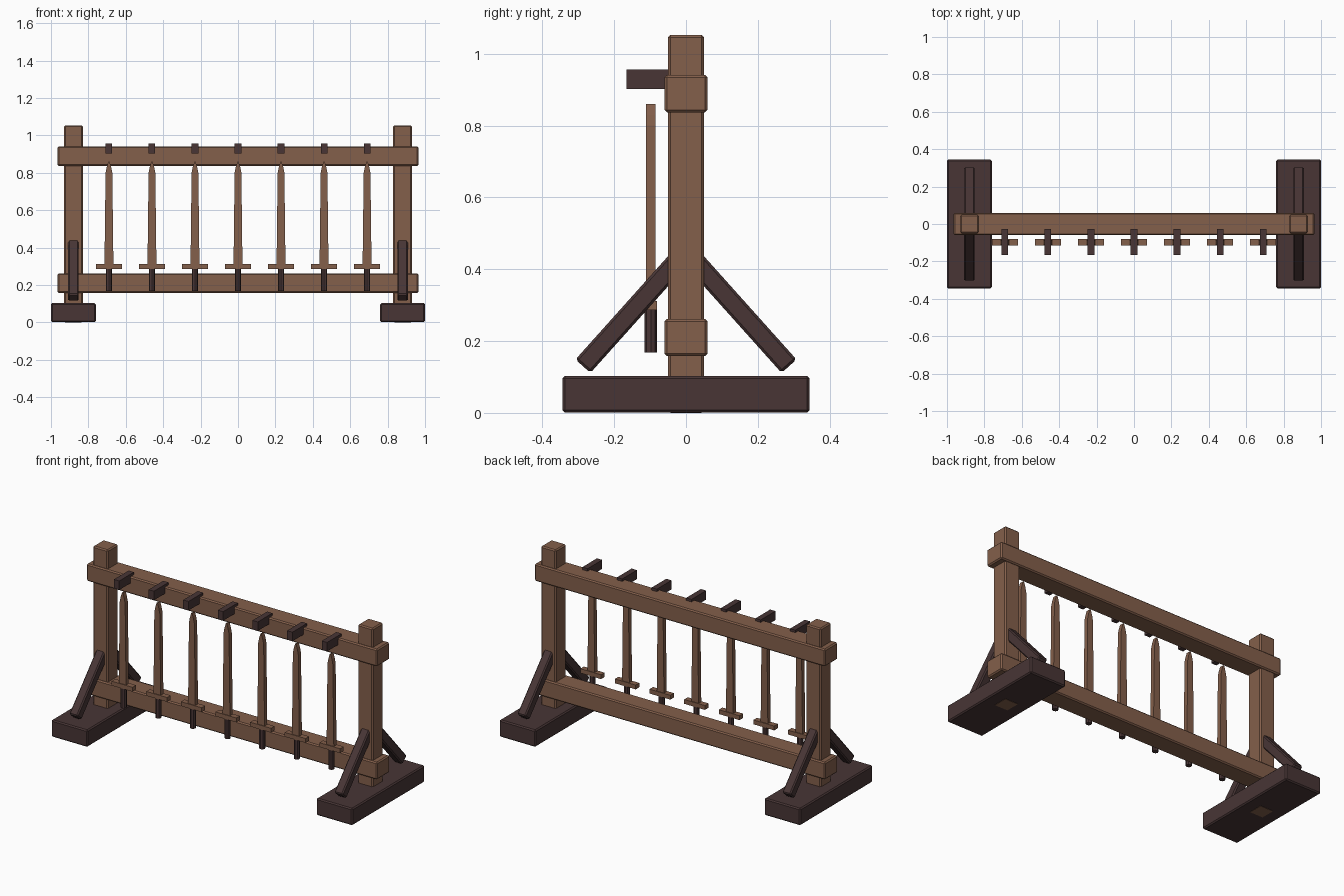
import bpy
import bmesh
import math
from mathutils import Matrix, Vector

cube = bpy.data.objects.get("Cube")
if cube:
    bpy.data.objects.remove(cube, do_unlink=True)


def material(name, color):
    m = bpy.data.materials.new(name)
    m.use_nodes = True
    m.diffuse_color = color
    m.node_tree.nodes["Principled BSDF"].inputs["Base Color"].default_value = color
    return m


LIGHT = material("warm wood", (0.23, 0.115, 0.07, 1))
DARK = material("dark wood", (0.065, 0.036, 0.036, 1))


def finish(name, bm, mat, bevel=0.0):
    bmesh.ops.recalc_face_normals(bm, faces=bm.faces)
    mesh = bpy.data.meshes.new(name)
    bm.to_mesh(mesh)
    bm.free()
    mesh.materials.append(mat)
    obj = bpy.data.objects.new(name, mesh)
    bpy.context.collection.objects.link(obj)
    if bevel:
        mod = obj.modifiers.new("Bevel", "BEVEL")
        mod.width = bevel
        mod.segments = 1
    return obj


def box(name, low, high, mat, bevel=0.0):
    low, high = Vector(low), Vector(high)
    bm = bmesh.new()
    bmesh.ops.create_cube(bm, size=1)
    bmesh.ops.scale(bm, vec=high - low, verts=bm.verts)
    bmesh.ops.translate(bm, vec=(low + high) / 2, verts=bm.verts)
    return finish(name, bm, mat, bevel)


def brace(name, x, side):
    # Diagonal beam from above the foot into the post
    start, end = Vector((x, side * 0.287, 0.13)), Vector((x, side * 0.02, 0.428))
    d = end - start
    bm = bmesh.new()
    bmesh.ops.create_cube(bm, size=1)
    bmesh.ops.scale(bm, vec=(0.056, 0.056, d.length), verts=bm.verts)
    tilt = Matrix.Rotation(math.atan2(-d.y, d.z), 4, "X")
    bmesh.ops.transform(bm, matrix=Matrix.Translation((start + end) / 2) @ tilt, verts=bm.verts)
    return finish(name, bm, DARK, 0.007)


def blade(name, x, y):
    # Tapered outline, extruded to a flat blade
    half = [(0.024, 0.3), (0.018, 0.8), (0.012, 0.83), (0.003, 0.86)]
    outline = half + [(-w, z) for w, z in reversed(half)]
    bm = bmesh.new()
    face = bm.faces.new([bm.verts.new((x + w, y - 0.013, z)) for w, z in outline])
    ext = bmesh.ops.extrude_face_region(bm, geom=[face])
    verts = [v for v in ext["geom"] if isinstance(v, bmesh.types.BMVert)]
    bmesh.ops.translate(bm, vec=(0, 0.026, 0), verts=verts)
    return finish(name, bm, LIGHT)


def handle(name, x, y):
    bm = bmesh.new()
    bmesh.ops.create_cone(bm, cap_ends=True, segments=8, radius1=0.017, radius2=0.017, depth=0.122)
    bmesh.ops.translate(bm, vec=(x, y, 0.229), verts=bm.verts)
    return finish(name, bm, DARK)


# End frames: foot, post and two braces on each side
for label, s in (("left", 1), ("right", -1)):
    x = s * 0.88
    box(f"{label}_foot", (x - 0.12, -0.344, 0.001), (x + 0.12, 0.344, 0.103), DARK, 0.007)
    box(f"{label}_post", (x - 0.05, -0.05, 0), (x + 0.05, 0.05, 1.053), LIGHT, 0.007)
    brace(f"{label}_front_brace", x, -1)
    brace(f"{label}_back_brace", x, 1)

# Horizontal rails
for label, z in (("lower", 0.158), ("upper", 0.837)):
    box(f"{label}_rail", (-0.965, -0.06, z), (0.965, 0.06, z + 0.104), LIGHT, 0.007)

# Pegs and hanging wooden swords
SWORD_Y = -0.098
for i in range(7):
    x = (i - 3) * 0.23
    box(f"peg_{i + 1}", (x - 0.0175, -0.166, 0.902), (x + 0.0175, -0.027, 0.956), DARK)
    blade(f"sword_blade_{i + 1}", x, SWORD_Y)
    box(f"sword_guard_{i + 1}", (x - 0.069, SWORD_Y - 0.017, 0.286),
        (x + 0.069, SWORD_Y + 0.017, 0.312), LIGHT)
    handle(f"sword_handle_{i + 1}", x, SWORD_Y)
